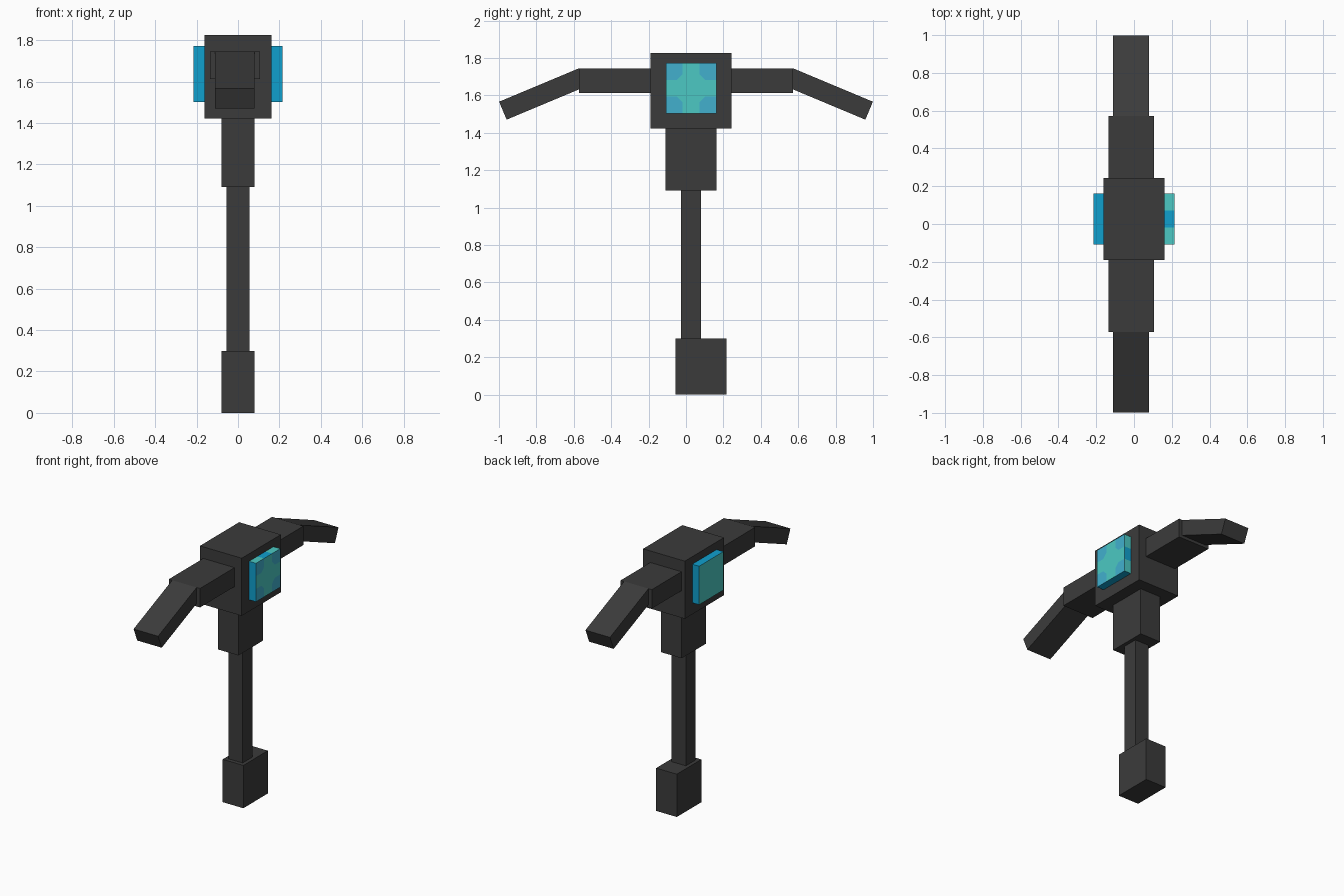
import bpy, bmesh, math
from mathutils import Matrix, Vector

cube = bpy.data.objects.get("Cube")
if cube:
    bpy.data.objects.remove(cube, do_unlink=True)


def material(name, rgb):
    m = bpy.data.materials.new(name)
    m.use_nodes = True
    m.diffuse_color = (*rgb, 1)
    m.node_tree.nodes["Principled BSDF"].inputs["Base Color"].default_value = (*rgb, 1)
    return m


charcoal = material("charcoal", (0.044, 0.044, 0.044))
teal = material("teal", (0.072, 0.584, 0.546))
sky = material("sky_blue", (0.054, 0.434, 0.617))
blue = material("deep_blue", (0.005, 0.352, 0.617))


def block_mesh(lo, hi):
    """Box between two opposite corners, as a bmesh."""
    lo, hi = Vector(lo), Vector(hi)
    bm = bmesh.new()
    bmesh.ops.create_cube(bm, size=1, matrix=Matrix.Translation((lo + hi) / 2)
                          @ Matrix.Diagonal((*(hi - lo), 1)))
    return bm


def finish(name, bm, mats):
    bm.normal_update()
    me = bpy.data.meshes.new(name)
    bm.to_mesh(me)
    bm.free()
    for m in mats:
        me.materials.append(m)
    ob = bpy.data.objects.new(name, me)
    bpy.context.scene.collection.objects.link(ob)
    return ob


# Shaft, head and crossbar
for name, lo, hi in [
    ("pommel", (-0.08, -0.055, 0), (0.08, 0.216, 0.30)),
    ("handle", (-0.055, -0.027, 0.30), (0.055, 0.08, 1.092)),
    ("collar", (-0.08, -0.11, 1.092), (0.08, 0.162, 1.422)),
    ("head", (-0.162, -0.19, 1.422), (0.162, 0.244, 1.826)),
    ("crossbar", (-0.136, -0.572, 1.612), (0.106, 0.572, 1.745)),
]:
    finish(name, block_mesh(lo, hi), [charcoal])

# Drooping pick tips, hinged on the top outer edges of the crossbar
for name, side in (("front_tip", -1), ("back_tip", 1)):
    ends = sorted((0, side * 0.463))
    bm = block_mesh((-0.11, ends[0], -0.104), (0.08, ends[1], 0))
    turn = Matrix.Rotation(-side * math.radians(22.7), 4, 'X')
    bm.transform(Matrix.Translation((0, side * 0.572, 1.745)) @ turn)
    finish(name, bm, [charcoal])

# Side gems, cut into thirds; the left one has lighter corners and striped edges
CY, CZ, HALF, THIRD = 0.027, 1.638, 0.135, 0.045
for name, side in (("left_gem", 1), ("right_gem", -1)):
    xs = sorted((side * 0.16, side * 0.215))
    bm = block_mesh((xs[0], CY - HALF, CZ - HALF), (xs[1], CY + HALF, CZ + HALF))
    if side > 0:
        cuts = [((0, 1, 0), THIRD), ((0, 1, 0), -THIRD),
                ((0, 0, 1), THIRD), ((0, 0, 1), -THIRD)]
        cuts += [((0, a, b), 0.12) for a in (-1, 1) for b in (-1, 1)]
        for n, d in cuts:
            n = Vector(n)
            co = Vector((0, CY, CZ)) + n * d / n.length_squared
            bmesh.ops.bisect_plane(bm, geom=bm.verts[:] + bm.edges[:] + bm.faces[:],
                                   plane_co=co, plane_no=n.normalized())
    bm.normal_update()
    for f in bm.faces:
        c = f.calc_center_median()
        dy, dz = abs(c.y - CY), abs(c.z - CZ)
        f.material_index = 2
        if f.normal.x * side > 0.5:
            corner = min(dy, dz) > THIRD and dy + dz > 0.12
            f.material_index = 1 if side > 0 and corner else 0
        elif side > 0 and ((f.normal.z > 0.5 and dy > THIRD)
                           or (f.normal.y > 0.5 and dz > THIRD)):
            f.material_index = 0
    finish(name, bm, [teal, sky, blue])
